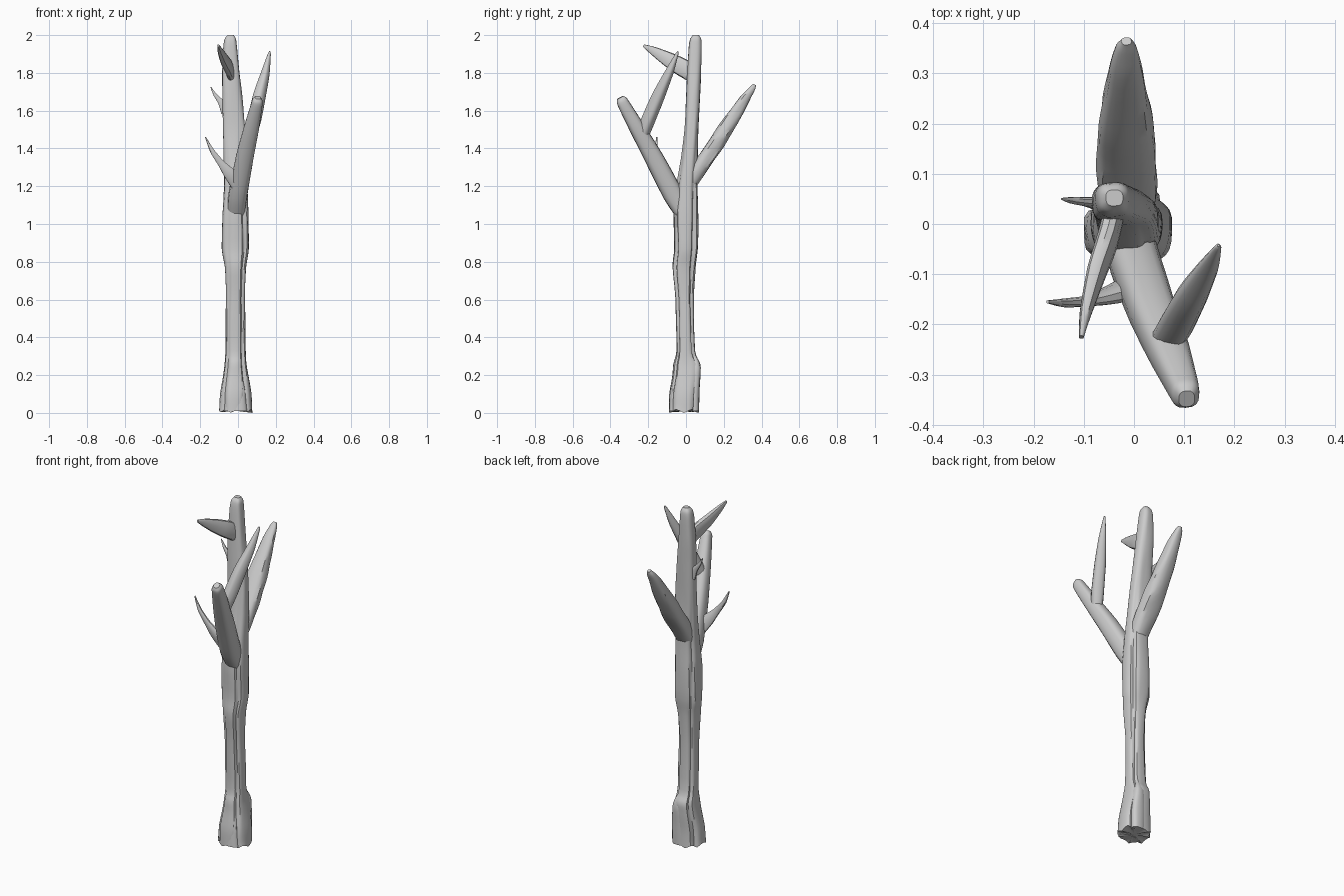
import bpy, bmesh, math
from mathutils import Vector, noise


def resample(stations, n):
    """Smoothly interpolate rows of numbers, n steps per span (Catmull-Rom)."""
    rows = []
    last = len(stations) - 1
    for i in range(last):
        p0, p1 = stations[max(i - 1, 0)], stations[i]
        p2, p3 = stations[i + 1], stations[min(i + 2, last)]
        for k in range(n):
            t = k / n
            rows.append([b + 0.3 * t * (1 - t) ** 2 * (c - a) - 0.3 * t * t * (1 - t) * (d - b)
                         + (c - b) * t * t * (3 - 2 * t) * 0.3 + (c - b) * t * 0.7
                         for a, b, c, d in zip(p0, p1, p2, p3)])
    rows.append(list(stations[-1]))
    return rows


def loft(name, rings):
    """Skin a list of vertex rings and cap both ends."""
    bm = bmesh.new()
    rv = [[bm.verts.new(p) for p in ring] for ring in rings]
    n = len(rv[0])
    for a, b in zip(rv, rv[1:]):
        for i in range(n):
            j = (i + 1) % n
            bm.faces.new((a[i], a[j], b[j], b[i]))
    for ring in (rv[0], rv[-1]):
        c = bm.verts.new(sum((v.co for v in ring), Vector()) / n)
        for i in range(n):
            bm.faces.new((ring[i], ring[(i + 1) % n], c))
    bmesh.ops.recalc_face_normals(bm, faces=bm.faces)
    me = bpy.data.meshes.new(name)
    bm.to_mesh(me)
    bm.free()
    ob = bpy.data.objects.new(name, me)
    bpy.context.collection.objects.link(ob)
    me.shade_smooth()
    me.set_sharp_from_angle(angle=math.radians(40))
    return ob


def oval(t, power):
    """Point on a boxy oval."""
    c, s = math.cos(t), math.sin(t)
    return (math.copysign(abs(c) ** power, c), math.copysign(abs(s) ** power, s))


# Trunk: z, x min, x max, y min, y max
trunk = [
    (0.00, -0.100, 0.076, -0.090, 0.068), (0.10, -0.094, 0.070, -0.088, 0.068),
    (0.20, -0.078, 0.055, -0.072, 0.075), (0.26, -0.070, 0.046, -0.066, 0.076),
    (0.33, -0.066, 0.042, -0.050, 0.048), (0.60, -0.064, 0.036, -0.056, 0.041),
    (0.77, -0.070, 0.043, -0.072, 0.051), (0.87, -0.086, 0.058, -0.062, 0.062),
    (1.05, -0.082, 0.055, -0.066, 0.066), (1.20, -0.074, 0.050, -0.052, 0.061),
    (1.35, -0.076, 0.046, -0.026, 0.062), (1.50, -0.079, 0.038, -0.008, 0.066),
    (1.65, -0.083, 0.025, 0.000, 0.073), (1.80, -0.084, 0.008, 0.006, 0.080),
    (1.94, -0.077, -0.006, 0.015, 0.083), (1.98, -0.070, -0.011, 0.022, 0.080),
    (2.00, -0.056, -0.022, 0.036, 0.068)]
N = 32
rings = []
for z, x0, x1, y0, y1 in resample(trunk, 4):
    ring = []
    for i in range(N):
        t = 2 * math.pi * i / N
        u, v = oval(t, 0.72)
        # vertical bark folds, fading out towards the top
        fade = max(0.0, min(1.0, (1.6 - z) / 0.6))
        fold = 0.0
        for angle, depth in ((0.75, 0.22), (2.45, 0.18), (5.35, 0.20), (4.05, 0.12)):
            d = t - angle - 0.12 * math.sin(4 * z + angle)
            fold += depth * math.exp(-(d / 0.2) ** 2)
        r = 1 - fold * fade + 0.05 * noise.noise((2 * u, 2 * v, 5 * z))
        lift = 0.018 * abs(math.sin(3.5 * t)) if z < 0.001 else 0
        ring.append(Vector(((x0 + x1) / 2 + u * r * (x1 - x0) / 2,
                            (y0 + y1) / 2 + v * r * (y1 - y0) / 2, z + lift)))
    rings.append(ring)
loft("trunk", rings)


def branch(name, stations, side=(1, 0, 0), rough=0.04, n=16, power=0.75):
    """Stations: x, y, z, half width along side, half thickness across it."""
    rows = resample(stations, 4)
    pts = [Vector(r[:3]) for r in rows]
    rings = []
    for k, row in enumerate(rows):
        tan = (pts[min(k + 1, len(pts) - 1)] - pts[max(k - 1, 0)]).normalized()
        a = Vector(side)
        a = (a - tan * a.dot(tan)).normalized()
        b = tan.cross(a)
        ring = []
        for i in range(n):
            u, v = oval(2 * math.pi * i / n, power)
            r = 1 + rough * noise.noise((3 * u, 3 * v, 9 * pts[k].z))
            ring.append(pts[k] + a * u * r * row[3] + b * v * r * row[4])
        rings.append(ring)
    return loft(name, rings)


# Main limbs
branch("front_branch", [
    (-0.010, -0.015, 1.06, 0.046, 0.045), (0.000, -0.070, 1.16, 0.050, 0.054),
    (0.035, -0.170, 1.35, 0.047, 0.050), (0.072, -0.260, 1.51, 0.040, 0.041),
    (0.098, -0.325, 1.625, 0.031, 0.033), (0.103, -0.340, 1.655, 0.027, 0.029),
    (0.105, -0.348, 1.670, 0.016, 0.018)], rough=0.02)
branch("back_branch", [
    (-0.012, 0.020, 1.21, 0.050, 0.035), (-0.014, 0.080, 1.31, 0.060, 0.041),
    (-0.015, 0.160, 1.425, 0.058, 0.043), (-0.016, 0.240, 1.55, 0.047, 0.038),
    (-0.016, 0.310, 1.66, 0.033, 0.027), (-0.015, 0.350, 1.715, 0.021, 0.017),
    (-0.015, 0.364, 1.738, 0.010, 0.009)], rough=0.12)
branch("forked_branch", [
    (0.062, -0.235, 1.46, 0.030, 0.034), (0.085, -0.200, 1.55, 0.034, 0.035),
    (0.114, -0.145, 1.68, 0.031, 0.033), (0.145, -0.090, 1.80, 0.021, 0.022),
    (0.166, -0.048, 1.90, 0.007, 0.008), (0.168, -0.043, 1.915, 0.002, 0.002)],
    side=(0.8, -0.6, 0))

# Pointed upper spur and small twigs
branch("upper_spur", [
    (-0.035, 0.040, 1.795, 0.020, 0.048), (-0.052, -0.030, 1.835, 0.021, 0.047),
    (-0.076, -0.100, 1.875, 0.019, 0.038), (-0.096, -0.175, 1.918, 0.012, 0.022),
    (-0.105, -0.225, 1.944, 0.005, 0.007)], n=12)
branch("lower_twig", [
    (0.000, -0.125, 1.22, 0.022, 0.045), (-0.045, -0.142, 1.268, 0.018, 0.033),
    (-0.090, -0.153, 1.322, 0.011, 0.019), (-0.138, -0.157, 1.388, 0.009, 0.012),
    (-0.172, -0.155, 1.460, 0.003, 0.003)], side=(0, 1, 0), n=10)
branch("small_twig", [
    (-0.060, 0.040, 1.60, 0.014, 0.034), (-0.090, 0.044, 1.645, 0.010, 0.017),
    (-0.122, 0.047, 1.685, 0.007, 0.009), (-0.144, 0.050, 1.725, 0.002, 0.002)],
    side=(0, 1, 0), n=10)


# Root flares at the foot and knots on the trunk sides
branch("front_root", [
    (-0.012, -0.060, 0.010, 0.062, 0.030), (-0.012, -0.056, 0.12, 0.050, 0.026),
    (-0.012, -0.044, 0.22, 0.030, 0.020), (-0.012, -0.034, 0.31, 0.008, 0.008)])
branch("back_root", [
    (0.010, 0.044, 0.010, 0.040, 0.025), (0.012, 0.046, 0.12, 0.040, 0.026),
    (0.012, 0.052, 0.24, 0.030, 0.026), (0.008, 0.042, 0.30, 0.010, 0.010)])
